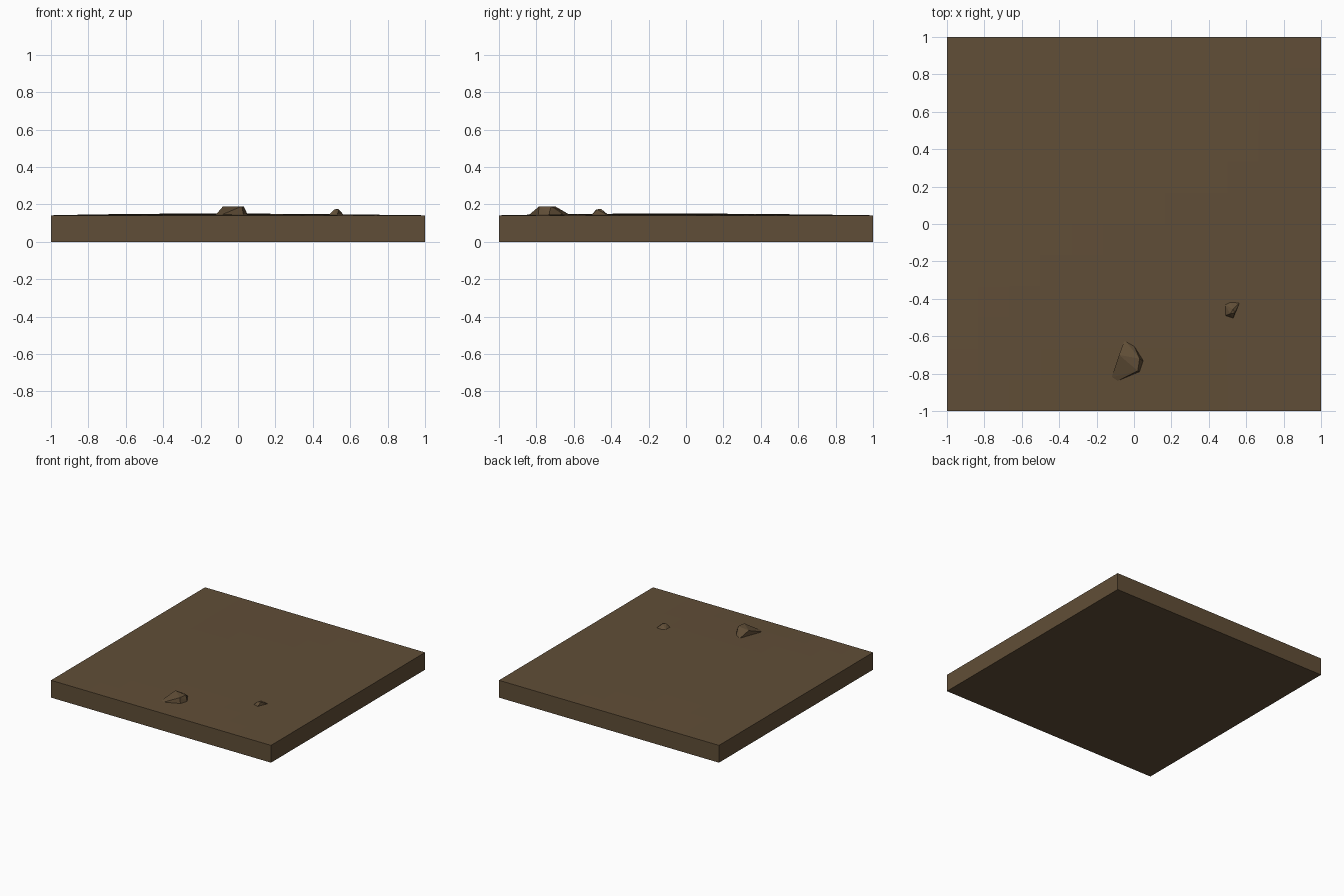
import bpy, bmesh

if "Cube" in bpy.data.objects:
    bpy.data.objects.remove(bpy.data.objects["Cube"])

earth = bpy.data.materials.new("earth brown")
earth.diffuse_color = (0.118, 0.076, 0.038, 1)
earth.use_nodes = True
earth.node_tree.nodes["Principled BSDF"].inputs["Base Color"].default_value = earth.diffuse_color


def finish(name, bm):
    bmesh.ops.recalc_face_normals(bm, faces=bm.faces)
    me = bpy.data.meshes.new(name)
    bm.to_mesh(me)
    bm.free()
    me.materials.append(earth)
    ob = bpy.data.objects.new(name, me)
    bpy.context.collection.objects.link(ob)


# Ground slab: gently swelling top, straight sides, flat base
bm = bmesh.new()
bmesh.ops.create_grid(bm, x_segments=12, y_segments=12, size=1)
border = [e for e in bm.edges if e.is_boundary]
for v in bm.verts:
    x, y = v.co.x, v.co.y
    v.co.z = 0.142 + 0.01 * (1 - x * x) * (1 - y * y) * (1 - 0.3 * x) * (1 - 0.2 * y) * 0.9
ring = bmesh.ops.extrude_edge_only(bm, edges=border)["geom"]
for v in ring:
    if isinstance(v, bmesh.types.BMVert):
        v.co.z = 0
bottom = [e for e in ring if isinstance(e, bmesh.types.BMEdge) and e.is_boundary]
bmesh.ops.contextual_create(bm, geom=bottom)
finish("ground_slab", bm)


# Faceted rocks: hull of a footprint sunk in the ground and a few crown points
def rock(name, foot, crown):
    bm = bmesh.new()
    for x, y in foot:
        bm.verts.new((x, y, 0.135))
        bm.verts.new((x, y, 0.144))
    for p in crown:
        bm.verts.new(p)
    bmesh.ops.convex_hull(bm, input=bm.verts)
    finish(name, bm)


rock("large_rock",
     [(-0.05, -0.62), (0.0, -0.65), (0.05, -0.73), (0.03, -0.79), (-0.09, -0.84), (-0.12, -0.82)],
     [(-0.08, -0.70, 0.19), (0.03, -0.72, 0.19), (0.02, -0.785, 0.19), (0.045, -0.73, 0.16)])
rock("small_rock",
     [(0.485, -0.43), (0.515, -0.415), (0.565, -0.42), (0.53, -0.505), (0.485, -0.49)],
     [(0.515, -0.48, 0.173), (0.54, -0.475, 0.173), (0.53, -0.455, 0.177)])
